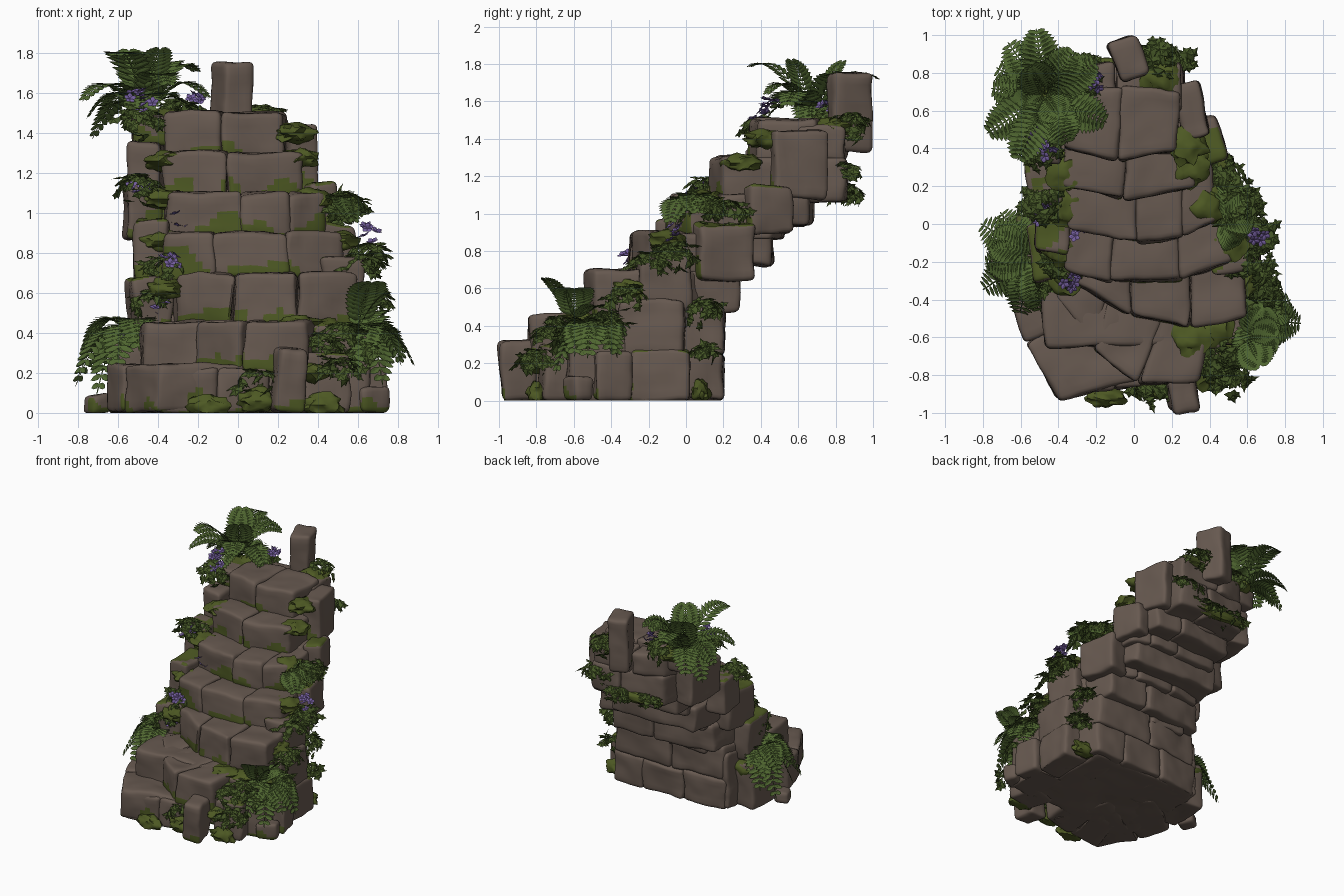
import bpy, bmesh, math, random
from mathutils import Vector, noise

random.seed(7)
if "Cube" in bpy.data.objects:
    bpy.data.objects.remove(bpy.data.objects["Cube"])


def material(name, *rgb):
    m = bpy.data.materials.new(name)
    m.use_nodes = True
    m.diffuse_color = (*rgb, 1)
    m.node_tree.nodes["Principled BSDF"].inputs["Base Color"].default_value = (*rgb, 1)
    return m


STONE = material("brown stone", .135, .1, .08)
MOSS = material("moss", .075, .1, .017)
FERN = material("fern green", .08, .135, .03)
IVY = material("ivy green", .06, .095, .02)
PURPLE = material("purple petal", .17, .11, .33)


def finish(bm, name, mats, angle=None):
    mesh = bpy.data.meshes.new(name)
    bm.to_mesh(mesh)
    bm.free()
    ob = bpy.data.objects.new(name, mesh)
    bpy.context.collection.objects.link(ob)
    for m in mats:
        mesh.materials.append(m)
    if angle:
        bpy.ops.object.select_all(action='DESELECT')
        ob.select_set(True)
        bpy.context.view_layer.objects.active = ob
        bpy.ops.object.shade_smooth_by_angle(angle=math.radians(angle))
    return ob


def stone(name, corners, z0, z1, mossy=False, r=.028):
    """Worn block over four footprint corners: front left, front right, back right, back left."""
    a, b, c, d = [Vector(p) for p in corners]
    size = Vector((((b - a).length + (c - d).length) / 2,
                   ((d - a).length + (c - b).length) / 2, z1 - z0))
    bm = bmesh.new()
    bmesh.ops.create_cube(bm, size=1)
    bmesh.ops.translate(bm, verts=bm.verts, vec=(.5, .5, .5))
    for axis in range(3):
        n = max(3, round(size[axis] / .042))
        e = r / size[axis]
        normal = Vector((0, 0, 0))
        normal[axis] = 1
        for t in [e * .4, 1 - e * .4] + [e + (1 - 2 * e) * i / n for i in range(n + 1)]:
            bmesh.ops.bisect_plane(bm, geom=bm.verts[:] + bm.edges[:] + bm.faces[:],
                                   plane_co=normal * t, plane_no=normal)
    shift = Vector([random.uniform(-9, 9) for _ in range(3)])
    for v in bm.verts:
        p = Vector([v.co[i] * size[i] for i in range(3)])
        q = Vector([min(max(p[i], r), size[i] - r) for i in range(3)])
        if (p - q).length > 0:
            p = q + (p - q).normalized() * r
        u, w = p.x / size.x, p.y / size.y
        xy = a.lerp(b, u).lerp(d.lerp(c, u), w)
        co = Vector((xy.x, xy.y, z0 + p.z))
        co += noise.noise_vector(co * 4 + shift) * .022 + noise.noise_vector(co * 13 + shift) * .007
        co.z = max(co.z, 0)
        v.co = co
    bm.normal_update()
    for f in bm.faces:
        m = f.calc_center_median()
        n = noise.noise(m * 6)
        riser = f.normal.y < -.4 and m.z < z0 + .065 + .15 * n
        top = mossy and f.normal.z > .5 and n > -.15
        f.material_index = int(riser or top)
    finish(bm, name, [STONE, MOSS], 35)


def course(name, front, back, z0, z1):
    """Row of stones between matching front and back points."""
    for i in range(len(front) - 1):
        stone(name, (front[i], front[i + 1], back[i + 1], back[i]), z0, z1)


def block(name, x, y, w, d, z0, z1, turn=0, mossy=False):
    cs, sn = math.cos(math.radians(turn)), math.sin(math.radians(turn))
    pts = [(x + (i * w * cs - j * d * sn) / 2, y + (i * w * sn + j * d * cs) / 2)
           for i, j in ((-1, -1), (1, -1), (1, 1), (-1, 1))]
    stone(name, pts, z0, z1, mossy)


# Fanned lower steps and the treads climbing to the back
course("first_step", [(-.67, -.37), (-.57, -.64), (-.41, -.93)],
       [(-.3, -.1), (-.05, -.3), (.12, -.8)], 0, .24)
course("first_step_front", [(-.41, -.92), (-.1, -.88), (.16, -.84)],
       [(-.3, -.55), (-.1, -.5), (.16, -.5)], 0, .23)
course("second_step", [(-.42, -.38), (-.22, -.66), (.02, -.85), (.35, -.83)],
       [(-.3, -.1), (-.1, -.25), (.2, -.35), (.4, -.45)], .2, .46)
course("third_step", [(-.31, -.32), (-.02, -.48), (.3, -.55), (.59, -.49)],
       [(-.32, .2), (0, .2), (.3, .2), (.57, .0)], .43, .7)
course("fourth_step", [(-.37, -.24), (-.12, -.31), (.25, -.3), (.53, -.2)],
       [(-.36, .3), (-.1, .34), (.22, .34), (.47, .25)], .67, .9)
course("fifth_step", [(-.36, -.02), (.02, -.1), (.26, -.07), (.43, .02)],
       [(-.36, .5), (0, .52), (.25, .52), (.4, .45)], .87, 1.1)
course("sixth_step", [(-.38, .2), (-.05, .12), (.32, .2)],
       [(-.36, .66), (-.04, .68), (.3, .64)], 1.05, 1.3)
course("top_step", [(-.38, .4), (-.08, .33), (.23, .38)],
       [(-.34, .72), (-.06, .73), (.24, .7)], 1.27, 1.5)

# Foundation and the stepped rear
block("foundation", 0, -.25, .95, .8, 0, .45)
course("rear_base", [(-.5, -.2), (-.1, -.2), (.25, -.2), (.58, -.2)],
       [(-.45, .15), (-.1, .2), (.25, .2), (.52, .2)], 0, .25)
course("rear_second_row", [(-.5, -.2), (0, -.2), (.52, -.2)],
       [(-.44, .16), (0, .2), (.5, .2)], .24, .5)
course("rear_third_row", [(-.45, -.1), (.1, -.1), (.5, -.1)],
       [(-.42, .24), (.1, .28), (.46, .28)], .48, .71)
course("rear_fourth_row", [(-.42, .1), (.42, .1)], [(-.4, .46), (.36, .46)], .72, .93)
course("rear_fifth_row", [(-.4, .3), (.1, .3), (.36, .3)],
       [(-.38, .64), (.1, .68), (.32, .66)], .94, 1.12)
course("rear_top_row", [(-.4, .55), (0, .55), (.27, .55)],
       [(-.36, .8), (0, .86), (.26, .85)], 1.06, 1.3)
course("rear_cap_row", [(-.42, .6), (-.1, .6), (.25, .6)],
       [(-.36, .8), (-.1, .86), (.25, .85)], 1.28, 1.47)

# Posts at the top and the foot
block("top_post", -.03, .875, .16, .22, 1.33, 1.75, 18)
block("foot_post", .255, -.9, .15, .19, 0, .32, 10)

# Stones along both flanks
block("right_flank", .3, .6, .15, .3, 1.08, 1.44, 14)
block("right_flank", .4, .44, .13, .25, .89, 1.15, 14, True)
block("right_flank", .46, .2, .2, .3, .64, .95, 12, True)
block("right_flank", .51, -.12, .2, .28, .48, .78, 6, True)
block("right_flank", .52, -.18, .24, .34, .24, .54)
block("right_flank", .56, -.14, .22, .32, 0, .27, 0, True)
block("right_flank", .54, -.47, .22, .32, 0, .42, 5, True)
block("right_flank", .42, -.66, .24, .24, 0, .3, 15, True)
block("right_foot_rock", .67, -.58, .15, .12, 0, .13, 20)
block("right_foot_rock", .65, -.4, .15, .2, 0, .26, 10)
block("left_flank", -.46, .5, .17, .36, 1.05, 1.36, -5)
block("left_flank", -.44, .6, .17, .3, 1.34, 1.49, 5, True)
block("left_flank", -.48, .22, .17, .26, .87, 1.15, 8, True)
block("left_flank", -.43, .0, .17, .3, .64, .97, -6, True)
block("left_flank", -.44, -.14, .2, .3, .35, .68, 8, True)
block("left_flank", -.52, -.14, .24, .34, 0, .36, -5, True)
block("left_foot_rock", -.7, -.23, .12, .12, 0, .1, 25)


# Moss cushions tucked into the joints
def moss_pad(x, y, z, w, d, h):
    bm = bmesh.new()
    bmesh.ops.create_icosphere(bm, subdivisions=3, radius=1)
    for v in bm.verts:
        k = 1 + .45 * noise.noise(v.co * 2 + Vector((x, y, z)) * 9)
        v.co = Vector((x + v.co.x * w * k, y + v.co.y * d * k, max(0, z + v.co.z * h * k)))
    finish(bm, "moss_cushion", [MOSS], 50)


for x, y, z in [(.3, .3, 1.27), (.38, .1, 1.07), (.5, -.1, .86), (.28, .42, 1.4), (.14, .78, 1.46),
                (-.36, .28, 1.26), (-.37, .1, 1.07), (-.38, -.12, .86), (-.36, -.28, .62),
                (-.36, .72, 1.47), (.42, -.55, .42), (.36, -.78, .2), (.3, -.6, .44), (.55, -.3, .6)]:
    moss_pad(x, y, z, .1, .1, .05)
for x, y, z in [(.1, -.87, .06), (.42, -.8, .04), (-.15, -.92, .03), (.55, .08, .05), (-.55, .0, .3)]:
    moss_pad(x, y, z, .1, .05, .06)
moss_pad(-.1, .84, 1.1, .24, .04, .04)


# Foliage: every leaf is a small outline of (along, across) points
LEAFLET = [(0, .1), (.35, .5), (.75, .38), (1, 0), (.75, -.38), (.35, -.5), (0, -.1)]
LOBED = [(0, 0), (.1, .5), (.4, .3), (.6, .5), (.7, .2), (1, 0),
         (.7, -.2), (.6, -.5), (.4, -.3), (.1, -.5)]


def add_leaf(bm, outline, pos, along, normal, length, width):
    along = along.normalized()
    side = normal.cross(along).normalized()
    up = along.cross(side)
    mid = bm.verts.new(pos + along * length * .45 + up * width * .15)
    ring = [bm.verts.new(pos + along * length * s + side * width * t) for s, t in outline]
    for i, v in enumerate(ring):
        bm.faces.new((mid, ring[i - 1], v))


def frond(bm, root, azimuth, reach, rise, droop):
    out = Vector((math.cos(azimuth), math.sin(azimuth), 0))
    up = Vector((0, 0, 1))
    side = up.cross(out)
    point = lambda t: root + out * reach * t + up * (rise * t - droop * t * t)
    n = 15
    for i in range(n):
        t = i / n
        p, step = point(t), point(t + 1 / n) - point(t)
        normal = step.cross(side).normalized() * -1
        add_leaf(bm, LEAFLET, p, step, normal, step.length * 1.1, .009)
        if t > .12:
            size = .125 * math.sin(math.pi * (.12 + .83 * t)) ** .8
            for s in (-1, 1):
                add_leaf(bm, LEAFLET, p, side * s + step.normalized() * .45, normal, size, .034)


def fern(x, y, z, start, end, count, reach, rise, droop):
    bm = bmesh.new()
    for i in range(count):
        a = math.radians(start + (end - start) * i / (count - 1) + random.uniform(-8, 8))
        k = random.uniform(.75, 1.1)
        frond(bm, Vector((x, y, z)), a, reach * k, rise * random.uniform(.5, 1.1), droop)
    finish(bm, "fern", [FERN])


fern(-.47, .68, 1.48, 0, 330, 12, .34, .75, .5)
fern(-.47, .68, 1.48, 20, 300, 4, .16, .55, .2)
fern(-.53, -.17, .38, 120, 270, 8, .33, .42, .5)
fern(.62, -.5, .35, -110, 70, 8, .25, .5, .5)
fern(.6, -.6, .42, -60, 60, 3, .18, .42, .16)
fern(.45, .02, 1.05, -40, 60, 3, .2, .3, .3)


def ivy(x, y, z, w, d, h, count):
    bm = bmesh.new()
    for _ in range(count):
        n = Vector([random.gauss(0, 1) for _ in range(3)]).normalized()
        n.z = abs(n.z) if random.random() < .7 else n.z
        pos = Vector((x + n.x * w, y + n.y * d, max(.02, z + n.z * h)))
        along = Vector((random.uniform(-1, 1), random.uniform(-1, 1), random.uniform(-.6, .2)))
        add_leaf(bm, LOBED, pos, along, n + Vector((0, 0, .4)), random.uniform(.05, .085), .065)
    finish(bm, "ivy", [IVY])


for x, y, z in [(.54, .08, 1.03), (.5, .22, 1.0), (.64, -.05, .78), (.62, -.2, .72), (.66, -.32, .55),
                (.5, -.66, .38), (.62, -.6, .3), (.42, -.72, .33), (.66, -.42, .4), (.5, -.8, .2),
                (-.5, .1, 1.12), (-.5, .4, 1.45), (-.36, -.2, .72), (-.45, -.25, .55),
                (-.58, -.2, .32), (-.3, .76, 1.5), (.13, .88, 1.47), (.56, .1, .47)]:
    ivy(x, y, z, .09, .09, .07, 50)
for x, y, z in [(-.25, .83, 1.1), (0, .87, 1.1), (.2, .86, 1.22), (.1, -.88, .16), (.56, .1, .25)]:
    ivy(x, y, z, .1, .05, .05, 35)


# Purple blossoms
def blossoms(x, y, z):
    bm = bmesh.new()
    for _ in range(6):
        c = Vector((x, y, z)) + Vector([random.uniform(-.045, .045) for _ in range(3)])
        axis = Vector((random.uniform(-.6, .6), random.uniform(-1, .2), .7)).normalized()
        u = axis.orthogonal().normalized()
        for i in range(5):
            a = i * math.tau / 5
            petal = u * math.cos(a) + axis.cross(u) * math.sin(a) + axis * .3
            add_leaf(bm, LEAFLET, c, petal, axis, .034, .028)
    finish(bm, "blossoms", [PURPLE])


for spot in [(-.52, .46, 1.58), (-.47, .4, 1.53), (-.2, .76, 1.6), (-.49, .05, 1.11), (-.3, -.02, .95),
             (-.33, -.3, .75), (-.41, -.3, .54), (-.53, -.33, .35), (.66, -.06, .9)]:
    blossoms(*spot)
